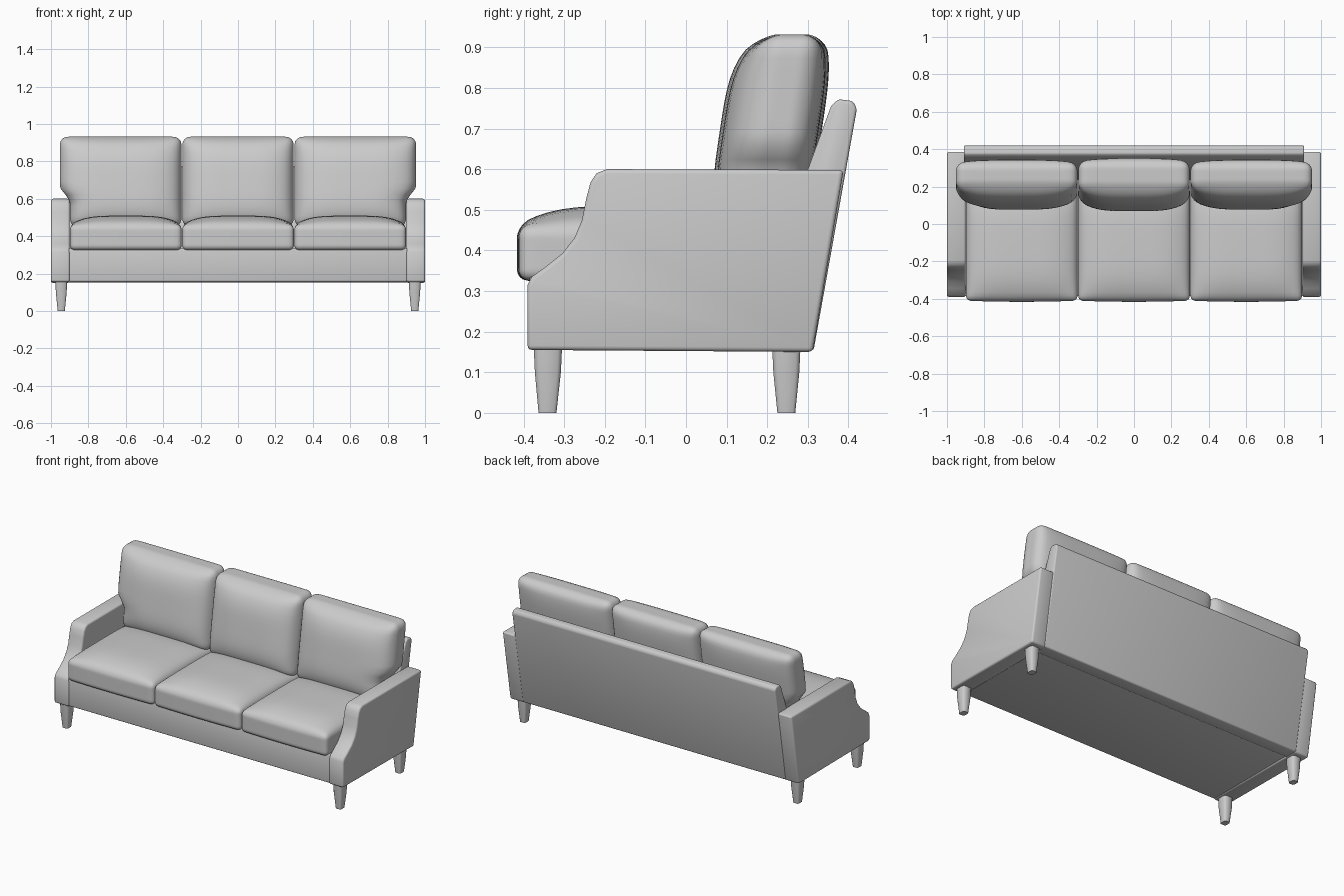
import bpy, bmesh, math
from mathutils import Vector

if "Cube" in bpy.data.objects:
    bpy.data.objects.remove(bpy.data.objects["Cube"])

fabric = bpy.data.materials.new("grey upholstery")
fabric.diffuse_color = (0.6, 0.6, 0.6, 1)
fabric.use_nodes = True
fabric.node_tree.nodes["Principled BSDF"].inputs["Base Color"].default_value = fabric.diffuse_color


def finish(name, bm, angle=40):
    bmesh.ops.recalc_face_normals(bm, faces=bm.faces[:])
    mesh = bpy.data.meshes.new(name)
    bm.to_mesh(mesh)
    bm.free()
    mesh.materials.append(fabric)
    ob = bpy.data.objects.new(name, mesh)
    bpy.context.collection.objects.link(ob)
    bpy.ops.object.select_all(action='DESELECT')
    ob.select_set(True)
    bpy.context.view_layer.objects.active = ob
    bpy.ops.object.shade_smooth_by_angle(angle=math.radians(angle))
    return ob


def side_profile(name, pts, x0, x1, bevel):
    """Extrude a y-z outline along x and round its sharp edges."""
    bm = bmesh.new()
    face = bm.faces.new([bm.verts.new((x0, y, z)) for y, z in pts])
    ext = bmesh.ops.extrude_face_region(bm, geom=[face])
    verts = [g for g in ext["geom"] if isinstance(g, bmesh.types.BMVert)]
    bmesh.ops.translate(bm, verts=verts, vec=(x1 - x0, 0, 0))
    bmesh.ops.recalc_face_normals(bm, faces=bm.faces[:])
    sharp = [e for e in bm.edges if e.calc_face_angle(0) > math.radians(35)]
    bmesh.ops.bevel(bm, geom=sharp, offset=bevel, segments=3, profile=0.5,
                    affect='EDGES', clamp_overlap=True)
    return finish(name, bm)


def cushion(name, lo, hi, r, shape):
    """Rounded box from lo to hi; shape(p, u, v, w) then puffs it up."""
    lo, hi = Vector(lo), Vector(hi)
    mid, half = (lo + hi) / 2, (hi - lo) / 2
    bm = bmesh.new()
    bmesh.ops.create_cube(bm, size=2)
    bmesh.ops.subdivide_edges(bm, edges=bm.edges[:], cuts=21, use_grid_fill=True)
    for vert in bm.verts:
        p = Vector([math.sin(c * math.pi / 2) * h for c, h in zip(vert.co, half)])
        core = Vector([max(r - h, min(h - r, c)) for c, h in zip(p, half)])
        d = p - core
        if d.length > 1e-6:
            p = core + d.normalized() * r
        u, v, w = (p[i] / half[i] for i in range(3))
        vert.co = shape(p + mid, u, v, w)
    return finish(name, bm, 60)


def puff(a, b):
    return max(0, 1 - a ** 4) * max(0, 1 - b ** 4)


def seat_shape(p, u, v, w):
    if w > 0:
        p.z += 0.05 * w * puff(u, v)
    p.y -= 0.006 * max(0, -v) * (1 - u * u)
    return p


def back_shape(p, u, v, w):
    p.y += 0.15 * (p.z - 0.82)
    p.y += v * puff(u, w) * (0.065 if v < 0 else 0.03)
    # outer cushions step in below the arm tops
    if abs(p.x) > 0.62:
        t = max(0, min(1, (0.67 - p.z) / 0.09))
        t = t * t * (3 - 2 * t)
        k = (abs(p.x) - 0.62) / 0.335
        p.x -= math.copysign(0.055 * t * k, p.x)
    return p


# arms with scooped fronts
arm = [(-0.39, 0.155), (-0.39, 0.315), (-0.38, 0.335), (-0.345, 0.36),
       (-0.305, 0.392), (-0.275, 0.43), (-0.256, 0.475), (-0.245, 0.53),
       (-0.235, 0.568), (-0.22, 0.59), (-0.195, 0.6), (0.388, 0.598), (0.312, 0.15)]
for side, s in (("left", -1), ("right", 1)):
    side_profile(side + "_arm", arm, s * 0.9, s * 1.0, 0.011)

# base frame and raked back panel
side_profile("base", [(-0.385, 0.158), (-0.385, 0.335), (0.28, 0.335), (0.28, 0.158)],
             -0.905, 0.905, 0.006)
side_profile("back_panel", [(0.314, 0.153), (0.421, 0.75), (0.41, 0.768), (0.375, 0.772),
                            (0.357, 0.755), (0.3, 0.6), (0.23, 0.3), (0.23, 0.153)],
             -0.91, 0.91, 0.008)

# seat and back cushions
for i, side in enumerate(("left", "middle", "right")):
    x = -0.9 + 0.6 * i
    cushion(side + "_seat_cushion", (x + 0.001, -0.41, 0.325), (x + 0.599, 0.2, 0.46),
            0.028, seat_shape)
    x0 = -0.955 if i == 0 else x
    x1 = 0.955 if i == 2 else x + 0.6
    fwd = 0.008 if i == 1 else 0
    cushion(side + "_back_cushion", (x0 + 0.002, 0.175 - fwd, 0.45),
            (x1 - 0.002, 0.315 + fwd, 0.932), 0.045, back_shape)

# tapered legs
for name, y, ylow in (("front", -0.34, -0.341), ("back", 0.247, 0.247)):
    for side, s in (("left", -1), ("right", 1)):
        bm = bmesh.new()
        rings = []
        for z, hx, hy, yc in ((0, 0.019, 0.022, ylow), (0.1, 0.029, 0.032, y),
                              (0.165, 0.031, 0.035, y)):
            c = 0.3  # chamfered corners
            outline = [(1, c - 1), (1, 1 - c), (1 - c, 1), (c - 1, 1),
                       (-1, 1 - c), (-1, c - 1), (c - 1, -1), (1 - c, -1)]
            rings.append([bm.verts.new((s * 0.945 + a * hx, yc + b * hy, z))
                          for a, b in outline])
        for lo, hi in zip(rings, rings[1:]):
            for k in range(8):
                n = (k + 1) % 8
                bm.faces.new((lo[k], lo[n], hi[n], hi[k]))
        bm.faces.new(rings[0])
        bm.faces.new(rings[-1])
        finish(f"{name}_{side}_leg", bm, 50)
